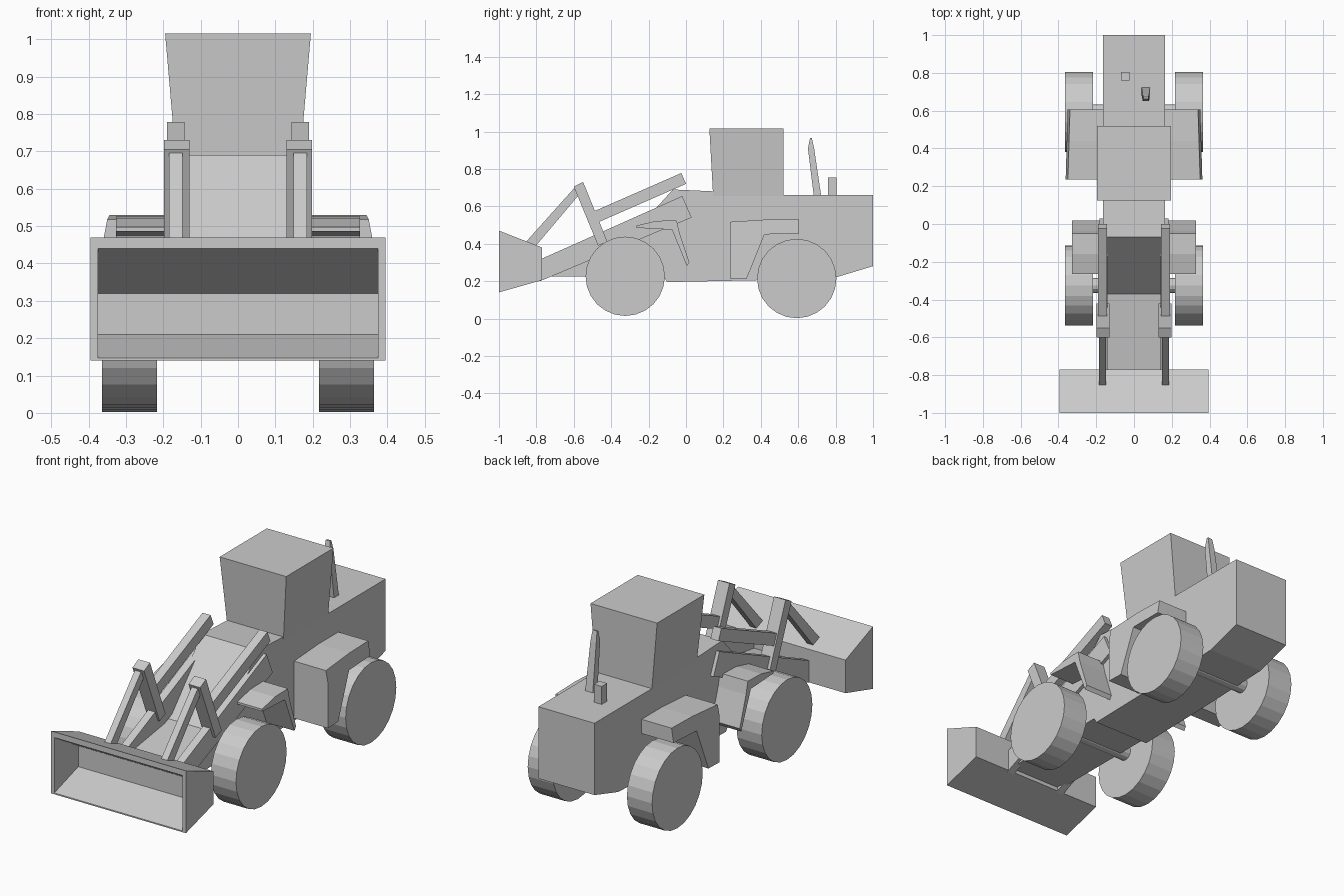
import bpy, bmesh, math


def loft(name, rings, mirror=False):
    """Skin a stack of equal-length point rings and cap both ends."""
    bm = bmesh.new()
    rows = [[bm.verts.new(p) for p in ring] for ring in rings]
    n = len(rows[0])
    for a, b in zip(rows, rows[1:]):
        for i in range(n):
            j = (i + 1) % n
            bm.faces.new((a[i], a[j], b[j], b[i]))
    bm.faces.new(rows[0][::-1])
    bm.faces.new(rows[-1])
    bmesh.ops.recalc_face_normals(bm, faces=bm.faces)
    mesh = bpy.data.meshes.new(name)
    bm.to_mesh(mesh)
    bm.free()
    ob = bpy.data.objects.new(name, mesh)
    bpy.context.collection.objects.link(ob)
    if mirror:
        ob.modifiers.new("Mirror", 'MIRROR')
    return ob


def prism(name, x0, x1, profile, mirror=False):
    """Extrude a (y, z) profile along x."""
    return loft(name, [[(x, y, z) for y, z in profile] for x in (x0, x1)], mirror)


def rect(x0, x1, y0, y1, z):
    return [(x0, y0, z), (x1, y0, z), (x1, y1, z), (x0, y1, z)]


def disc(x, cy, cz, r, n):
    return [(x, cy + r * math.cos(2 * math.pi * i / n),
             cz + r * math.sin(2 * math.pi * i / n)) for i in range(n)]


# Main chassis with sloped hood
prism("chassis", -0.164, 0.164, [
    (-0.77, 0.225), (-0.77, 0.30), (-0.37, 0.36), (-0.07, 0.69), (0.15, 0.68),
    (0.52, 0.66), (1.0, 0.66), (1.0, 0.28), (0.80, 0.22), (0.39, 0.205),
    (-0.10, 0.195), (-0.12, 0.225)])

# Cab flaring out towards the roof
loft("cab", [rect(-0.164, 0.164, 0.145, 0.52, 0.655),
             rect(-0.195, 0.195, 0.125, 0.52, 1.015)])

# Wheels and axles
for label, cy, cz in (("front", -0.325, 0.226), ("rear", 0.592, 0.214)):
    loft(label + "_wheels",
         [disc(x, cy, cz, 0.212, 24) for x in (0.217, 0.364)], True)
    loft(label + "_axle", [disc(x, cy, cz + 0.03, 0.04, 12) for x in (-0.22, 0.22)])

# Rear fenders with step, outer side leaning inwards at the top
step = [(0.235, 0.215), (0.235, 0.455), (0.235, 0.517), (0.44, 0.53),
        (0.605, 0.53), (0.605, 0.455), (0.42, 0.45), (0.325, 0.215)]
loft("rear_fenders", [
    [(0.15, y, z) for y, z in step],
    [(0.362 - 0.03 * (y - 0.235) - (0.012 if z > 0.5 else 0), y, z)
     for y, z in step]], True)

# Thin bent front fenders
prism("front_fenders", 0.15, 0.327, [
    (-0.265, 0.485), (-0.265, 0.497), (-0.16, 0.522), (-0.05, 0.525),
    (-0.035, 0.46), (0.018, 0.30), (0.005, 0.28), (-0.075, 0.475)], True)

# Hollow bucket: outer shell, then rim, then cavity
sections = [(-0.77, 0.205, 0.38, 0.395), (-1.0, 0.14, 0.47, 0.395),
            (-1.0, 0.147, 0.44, 0.375), (-0.80, 0.21, 0.32, 0.375)]
loft("bucket", [[(-w, y, lo), (w, y, lo), (w, y, hi), (-w, y, hi)]
                for y, lo, hi, w in sections])

# Loader linkage on both sides
prism("lift_arms", 0.14, 0.182,
      [(-0.78, 0.20), (-0.78, 0.316), (-0.02, 0.655), (0.03, 0.54)], True)
prism("tilt_levers", 0.13, 0.198,
      [(-0.60, 0.705), (-0.55, 0.73), (-0.42, 0.41), (-0.47, 0.39)], True)
prism("tilt_cylinders", 0.143, 0.190,
      [(-0.50, 0.57), (-0.025, 0.778), (0.0, 0.72), (-0.48, 0.51)], True)
prism("bucket_links", 0.148, 0.184,
      [(-0.60, 0.695), (-0.565, 0.67), (-0.81, 0.38), (-0.86, 0.405)], True)

# Exhaust pipe and filler box on the engine cover
loft("exhaust_pipe", [rect(0.04, 0.085, 0.685, 0.725, 0.64),
                      rect(0.046, 0.08, 0.652, 0.685, 0.91),
                      rect(0.05, 0.076, 0.663, 0.673, 0.965)])
loft("filler_box", [rect(-0.07, -0.025, 0.76, 0.805, z) for z in (0.64, 0.755)])
